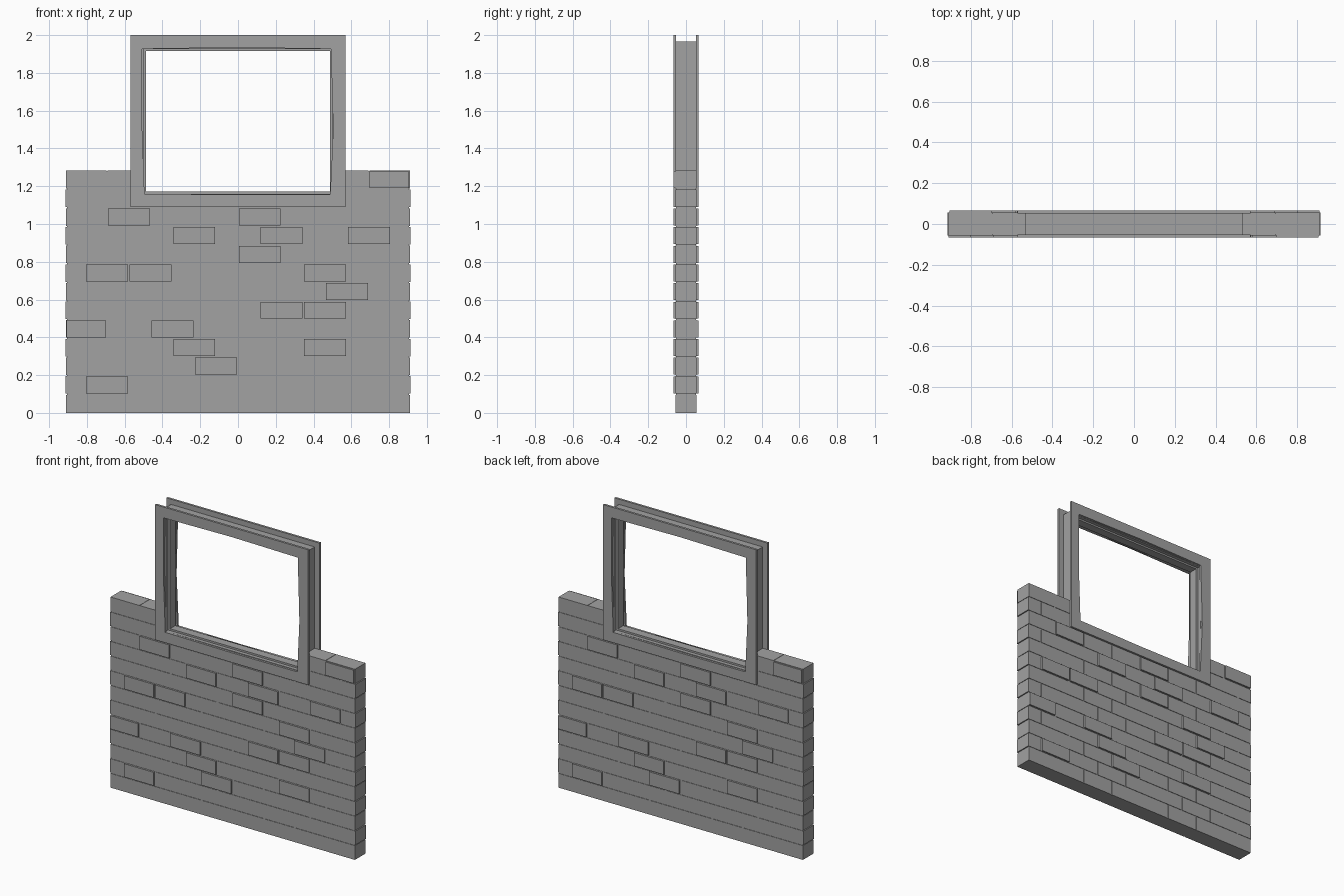
import bpy, bmesh
from mathutils import Matrix

cube = bpy.data.objects.get("Cube")
if cube:
    bpy.data.objects.remove(cube, do_unlink=True)

GREY = (0.36, 0.36, 0.36, 1.0)
mat = bpy.data.materials.new("plain grey")
mat.use_nodes = True
mat.diffuse_color = GREY
mat.node_tree.nodes["Principled BSDF"].inputs["Base Color"].default_value = GREY


def finish(name, bm):
    bmesh.ops.recalc_face_normals(bm, faces=bm.faces)
    mesh = bpy.data.meshes.new(name)
    bm.to_mesh(mesh)
    bm.free()
    mesh.materials.append(mat)
    obj = bpy.data.objects.new(name, mesh)
    bpy.context.collection.objects.link(obj)
    return obj


def add_box(bm, x0, x1, y0, y1, z0, z1):
    size = Matrix.Diagonal((x1 - x0, y1 - y0, z1 - z0, 1))
    place = Matrix.Translation(((x0 + x1) / 2, (y0 + y1) / 2, (z0 + z1) / 2))
    bmesh.ops.create_cube(bm, size=1, matrix=place @ size)


def rect(x, z0, z1):
    """Eight points round a rectangle: corners and edge middles."""
    zm = (z0 + z1) / 2
    return [(-x, z0), (0, z0), (x, z0), (x, zm), (x, z1), (0, z1), (-x, z1), (-x, zm)]


def ring(name, outer, inner, y0, y1, turn=1):
    """Closed frame between two matching loops; turn=-1 spins it to the back."""
    bm = bmesh.new()
    loops = [[bm.verts.new((turn * x, turn * y, z)) for x, z in pts]
             for pts, y in ((outer, y0), (inner, y0), (inner, y1), (outer, y1))]
    n = len(outer)
    for a in range(4):
        la, lb = loops[a], loops[(a + 1) % 4]
        for i in range(n):
            j = (i + 1) % n
            bm.faces.new((la[i], la[j], lb[j], lb[i]))
    return finish(name, bm)


# Wall layout
PITCH, ROW, ROWS, GAP = 0.231, 0.0987, 13, 0.006
HALF, DEPTH, PROUD, SLOT = 0.914, 0.056, 0.065, 0.535

# Mortar core, stepped round the window
core = bmesh.new()
d = DEPTH - 0.003
add_box(core, -HALF + 0.008, HALF - 0.008, -d, d, 0, 1.125)
for s in (-1, 1):
    a, b = sorted((s * SLOT, s * (HALF - 0.008)))
    add_box(core, a, b, -d, d, 1.125, ROW * ROWS - 0.002)
finish("mortar_core", core)

# Running-bond bricks, cut off at the window
bricks = bmesh.new()
for r in range(ROWS):
    shift = PITCH / 2 if r % 2 else 0
    end = HALF if r % 2 else HALF - 0.004
    z0 = r * ROW + (GAP / 2 if r else 0)
    z1 = (r + 1) * ROW - (GAP / 2 if r < ROWS - 1 else 0)
    for k in range(-5, 5):
        x0 = max(k * PITCH + shift + GAP / 2, -end)
        x1 = min((k + 1) * PITCH + shift - GAP / 2, end)
        if x1 - x0 < 0.02:
            continue
        spans = [(x0, x1)]
        if r >= 11:
            spans = [(x0, min(x1, -SLOT)), (max(x0, SLOT), x1)]
        for a, b in spans:
            if b - a > 0.005:
                add_box(bricks, a, b, -DEPTH, DEPTH, z0, z1)
finish("bricks", bricks)

# Proud bricks: row, then column numbers along that row
proud_rows = {1: [-4], 2: [-1], 3: [-2, 1], 4: [-4, -2], 5: [0, 1], 6: [2],
              7: [-4, -3, 1], 8: [0], 9: [-2, 0, 2], 10: [-3, 0], 12: [3]}
for name, turn in (("front_proud_bricks", 1), ("back_proud_bricks", -1)):
    bm = bmesh.new()
    for r, columns in proud_rows.items():
        shift = PITCH / 2 if r % 2 else 0
        for k in columns:
            x0 = max(k * PITCH + shift + 0.004, -0.908)
            x1 = min((k + 1) * PITCH + shift - 0.005, 0.904)
            add_box(bm, x0, x1, -PROUD, -0.05, r * ROW + 0.005, (r + 1) * ROW - 0.004)
    if turn < 0:
        bmesh.ops.rotate(bm, verts=bm.verts, matrix=Matrix.Diagonal((-1, -1, 1)))
    finish(name, bm)

# Window: face trims with an uneven inner edge, lining and inner sash
trim_inner = [(-0.495, 1.16), (0, 1.155), (0.488, 1.157), (0.504, 1.5),
              (0.492, 1.927), (0, 1.934), (-0.508, 1.927), (-0.509, 1.55)]
for name, turn in (("front_window_trim", 1), ("back_window_trim", -1)):
    ring(name, rect(0.57, 1.09, 2.0), trim_inner, -0.067, -0.052, turn)
ring("window_lining", rect(SLOT, 1.125, 1.965), rect(0.5, 1.16, 1.927), -0.053, 0.053)
ring("window_sash", rect(0.505, 1.155, 1.932), rect(0.486, 1.172, 1.916), -0.028, 0.028)
